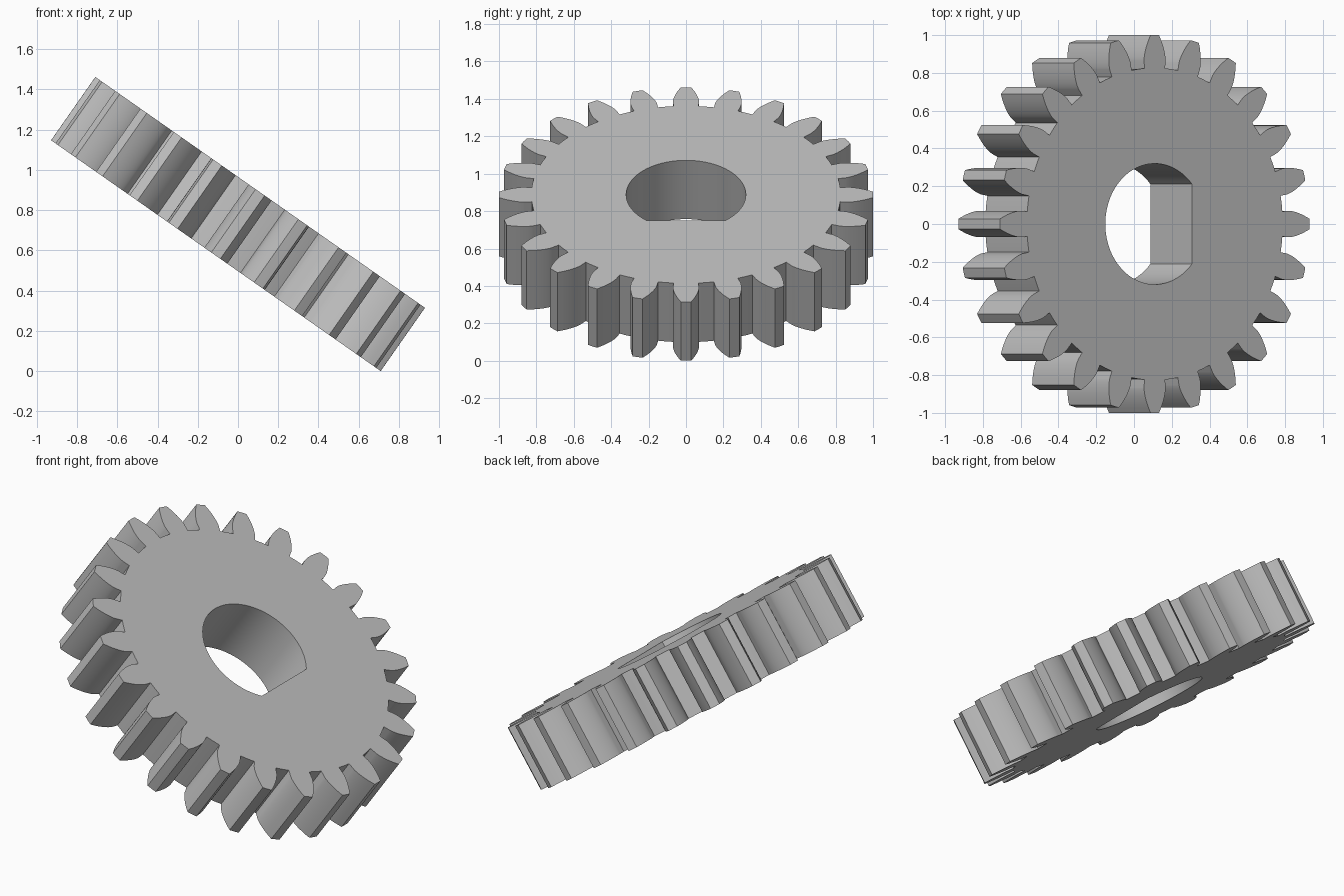
import bpy
import bmesh
from math import acos, cos, sin, tan, pi, radians
from mathutils import Matrix, Vector

cube = bpy.data.objects.get("Cube")
if cube:
    bpy.data.objects.remove(cube)

# Gear proportions
TEETH = 24
MODULE = 2 / (TEETH + 2)
TIP = 1.0
PITCH = MODULE * TEETH / 2
ROOT = PITCH - 1.25 * MODULE
PRESSURE = radians(20)
BASE = PITCH * cos(PRESSURE)
THICK = 0.384
TILT = radians(35)
BORE, FLAT = 0.32, 0.24


def polar(r, a):
    return Vector((r * cos(a), r * sin(a), -THICK / 2))


def half_angle(r):
    """Half the angular width of an involute tooth at radius r."""
    phi = acos(min(1, BASE / r))
    return pi / (2 * TEETH) + (tan(PRESSURE) - PRESSURE) - (tan(phi) - phi)


def tooth_outline():
    steps = 8
    radii = [ROOT] + [BASE + (TIP - BASE) * (i / steps) ** 1.5 for i in range(steps + 1)]
    rising = [(r, -half_angle(r)) for r in radii]
    falling = [(r, -a) for r, a in reversed(rising)]
    return rising + [(TIP, 0)] + falling + [(ROOT, pi / TEETH)]


def closed_loop(bm, points):
    verts = [bm.verts.new(p) for p in points]
    return [bm.edges.new((v, verts[(i + 1) % len(verts)])) for i, v in enumerate(verts)]


# Toothed rim and D-shaped bore
bm = bmesh.new()
rim = [polar(r, a + 2 * pi * t / TEETH) for t in range(TEETH) for r, a in tooth_outline()]
start = acos(FLAT / BORE)
segments = 56
bore = [polar(BORE, start + (2 * pi - 2 * start) * i / segments) for i in range(segments + 1)]
edges = closed_loop(bm, rim) + closed_loop(bm, bore)
bmesh.ops.triangle_fill(bm, edges=edges, use_beauty=True)

# Thicken into a solid and tilt
ext = bmesh.ops.extrude_face_region(bm, geom=bm.faces[:], use_keep_orig=True)
top = [v for v in ext["geom"] if isinstance(v, bmesh.types.BMVert)]
bmesh.ops.translate(bm, verts=top, vec=(0, 0, THICK))
bmesh.ops.recalc_face_normals(bm, faces=bm.faces[:])
height = TIP * sin(TILT) + THICK / 2 * cos(TILT)
bm.transform(Matrix.Translation((0, 0, height)) @ Matrix.Rotation(TILT, 4, "Y"))

mesh = bpy.data.meshes.new("spur_gear")
bm.to_mesh(mesh)
bm.free()
gear = bpy.data.objects.new("spur_gear", mesh)
bpy.context.collection.objects.link(gear)

# Plain grey metal
grey = bpy.data.materials.new("grey")
grey.use_nodes = True
colour = (0.52, 0.52, 0.52, 1)
grey.diffuse_color = colour
grey.node_tree.nodes["Principled BSDF"].inputs["Base Color"].default_value = colour
mesh.materials.append(grey)

# Smooth flanks and bore, crisp edges
bpy.ops.object.select_all(action="DESELECT")
gear.select_set(True)
bpy.context.view_layer.objects.active = gear
bpy.ops.object.shade_smooth_by_angle(angle=radians(25))
